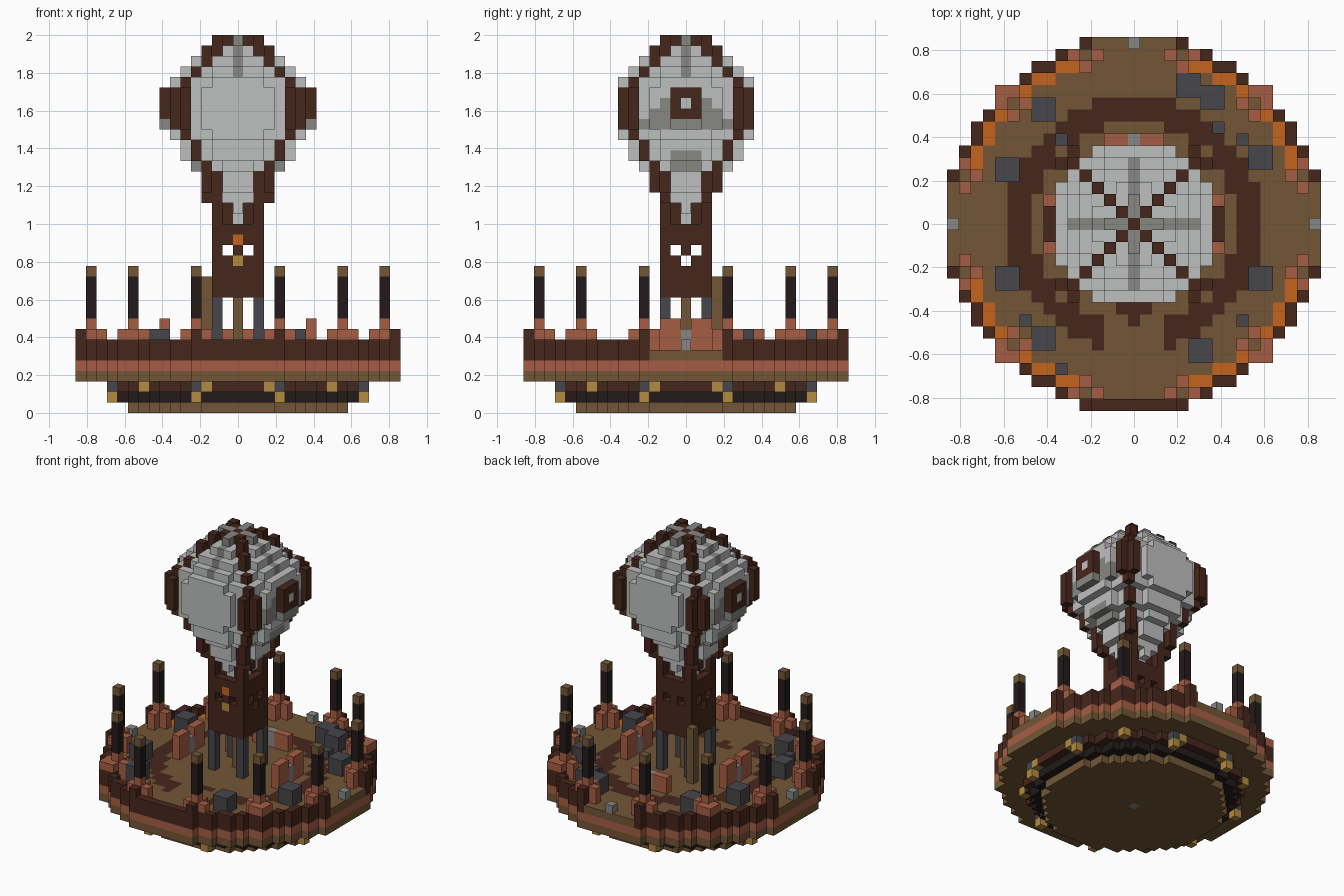
import bpy
import bmesh
from mathutils import Vector

if "Cube" in bpy.data.objects:
    bpy.data.objects.remove(bpy.data.objects["Cube"], do_unlink=True)

S = 1 / 18          # edge of one block
RIM2 = 242          # squared radius of the platform in blocks

COLOURS = {
    "brown wood": (114, 87, 57), "dark wood": (72, 43, 33), "terracotta": (165, 94, 70),
    "light cloth": (188, 190, 189), "grey cloth": (134, 135, 131), "slate": (72, 72, 77),
    "ember orange": (194, 100, 34), "brass": (178, 138, 67), "charcoal": (40, 32, 32),
}
NAMES = list(COLOURS)
BROWN, DARK, TERRA, LIGHT, GREY, SLATE, ORANGE, BRASS, BLACK = range(len(NAMES))


def make_material(name, rgb):
    lin = [(c / 255) ** 2.2 for c in rgb] + [1]
    m = bpy.data.materials.new(name)
    m.use_nodes = True
    m.diffuse_color = lin
    bsdf = m.node_tree.nodes["Principled BSDF"]
    bsdf.inputs["Base Color"].default_value = lin
    bsdf.inputs["Roughness"].default_value = 0.9
    return m


MATS = [make_material(n, c) for n, c in COLOURS.items()]
blocks = {}


def put(part, x, y, z, colour):
    blocks[x, y, z] = (part, colour)


def box(part, xs, ys, zs, colour):
    for x in xs:
        for y in ys:
            for z in zs:
                put(part, x, y, z, colour)


def disc(r2):
    n = int(r2 ** 0.5)
    return [(x, y) for x in range(-n, n + 1) for y in range(-n, n + 1) if x * x + y * y <= r2]


def mirrored(x, y):
    """All positions of a point under quarter turns and mirroring."""
    return {(a * sx, b * sy) for a, b in ((x, y), (y, x)) for sx in (1, -1) for sy in (1, -1)}


def near(x, y):
    return [(x + 1, y), (x - 1, y), (x, y + 1), (x, y - 1)]


# Stepped hull
for z, r2, colour in ((0, 110, BROWN), (1, 132, BLACK), (2, 150, DARK), (3, RIM2, BROWN), (4, RIM2, TERRA)):
    for x, y in disc(r2):
        put("hull", x, y, z, colour)
put("hull", 0, 0, 0, GREY)

# Lanterns below the platform
for x, y in mirrored(12, 4):
    put("lanterns", x, y, 1, BRASS)
    put("lanterns", x, y, 2, SLATE)
for x, y in mirrored(9, 9) | mirrored(12, 3):
    put("lanterns", x, y, 2, BRASS)

# Deck with a dark walkway, glowing channels and an outer wall open on three sides
cells = set(disc(RIM2))
rim = {c for c in cells if any(n not in cells for n in near(*c))}
for x, y in cells:
    r2 = x * x + y * y
    gap = (abs(y) <= 3 and abs(x) > 13) or (abs(x) <= 3 and y > 13)
    walkway = 72 < r2 <= 112 and not (y < 0 and abs(x) <= 2)
    put("deck", x, y, 5, DARK if walkway else BROWN)
    if (x, y) in rim:
        if not gap:
            box("wall", [x], [y], (5, 6), DARK)
    elif min(abs(x), abs(y)) >= 5 and any(n in rim for n in near(x, y)):
        put("ember_channel", x, y, 5, ORANGE)
for x, y in ((0, -8), (0, -7), (1, -7), (-1, -7)):
    put("deck", x, y, 5, DARK)
for x, y in ((15, 0), (-15, 0), (0, 15)):
    put("step_blocks", x, y, 6, GREY)

# Twelve posts with clay footings
for x, y in mirrored(14, 4) | mirrored(10, 10):
    for a, b in near(x, y):
        outer = max(abs(a), abs(b)) == 15
        put("post_footings", a, b, 7, DARK if outer else TERRA)
        if (a, b, 6) not in blocks:
            put("post_footings", a, b, 6, TERRA)
    box("post_footings", [x], [y], (6, 7, 8), TERRA)
    box("posts", [x], [y], range(9, 13), BLACK)
    put("posts", x, y, 13, BROWN)
for x, y in mirrored(11, 11):
    put("post_footings", x, y, 7, TERRA)

# Slate crates, given by their lower corner
for x, y in ((-8, 9), (4, 11), (6, 10), (-11, 4), (10, 5), (-11, -5), (10, -5), (-8, -10), (5, -11)):
    box("crates", (x, x + 1), (y, y + 1), (6, 7), SLATE)
for x, y in ((-6, 7), (7, 8), (9, 7), (-9, -8), (-6, -12), (9, -8)):
    put("crates", x, y, 6, SLATE)

# Clay gates around the centre
for side in (-2, -1, 1, 2):
    for x in (-7, 7):
        box("gates", [x], [side], (6, 7, 8), TERRA)
    box("gates", [side], [7], (6, 7), TERRA)
for x, y in ((7, 0), (-7, 0), (0, 7)):
    box("gates", [x], [y], (6, 7), GREY)

# Tower legs and central mast
for x, y in mirrored(2, 2):
    box("tower_legs", [x], [y], range(6, 11), SLATE)
box("mast", [0], [0], range(6, 11), BROWN)
box("side_pillar", [-3], [3], range(6, 13), BROWN)

# Hollow tower with window openings
for z in range(11, 21):
    for x in range(-2, 3):
        for y in range(-2, 3):
            shell = max(abs(x), abs(y)) == 2
            corner = abs(x) == abs(y) == 2
            window = z == 15 and (abs(x) == 1 or abs(y) == 1)
            slot = z == 14 and y == 0
            if (shell or z == 11) and not window and not slot and (z < 18 or corner):
                put("tower", x, y, z, DARK)
put("tower_lamp", 0, -2, 16, ORANGE)
put("tower_lamp", 0, -2, 14, BRASS)

# Balloon: radius of each layer, with ribs along the diagonals
RADII = [1, 2, 2.3, 3.3, 3.4, 4.4, 5.4, 5.6, 6.7, 7.2, 7.2, 7.2, 7.2, 6.7, 5.6, 4.5, 3.4, 2]
for z, r in enumerate(RADII, 18):
    for x, y in disc(r * r):
        if abs(y) > 6:
            continue
        panel = abs(x) > 4 and 27 <= z <= 29 and abs(y) <= 31 - z
        band = z in (23, 24) and abs(x) > 3 and abs(y) <= 1
        seam = z >= 32 and x * y == 0
        put("balloon", x, y, z, GREY if panel or band or seam else LIGHT)
    for k in range(1, 7):
        if r - 0.7 < k * 2 ** 0.5 <= r + 1:
            for x, y in mirrored(k, k):
                put("balloon_ribs", x, y, z, DARK)
    if r > 7:
        for x, y in mirrored(5, 6):
            put("balloon_ribs", x, y, z, DARK)
put("balloon_ribs", 0, 0, 35, DARK)
for x in (-3, 3):
    box("balloon_ribs", [x], (-2, 2), [20], DARK)

# Round hatch on each side of the balloon
for x in (-7, 7):
    box("side_hatches", [x], (-1, 0, 1), (28, 29, 30), DARK)
    put("side_hatches", x, 0, 29, LIGHT)

# Turn the blocks into one mesh for each part, keeping only exposed faces
AXES = [Vector(a) * s for a in ((1, 0, 0), (0, 1, 0), (0, 0, 1)) for s in (1, -1)]
for part in dict.fromkeys(p for p, _ in blocks.values()):
    bm = bmesh.new()
    corners = {}

    def vert(p):
        key = tuple(round(c * 2) for c in p)
        if key not in corners:
            corners[key] = bm.verts.new(p * S)
        return corners[key]

    for (x, y, z), (owner, colour) in blocks.items():
        if owner != part:
            continue
        for n in AXES:
            if (x + int(n.x), y + int(n.y), z + int(n.z)) in blocks:
                continue
            u = n.yzx / 2
            v = n.cross(u)
            c = Vector((x, y, z + 0.5)) + n / 2
            f = bm.faces.new([vert(c + d) for d in (-u - v, u - v, u + v, v - u)])
            f.material_index = colour
    mesh = bpy.data.meshes.new(part)
    bm.to_mesh(mesh)
    bm.free()
    for m in MATS:
        mesh.materials.append(m)
    bpy.context.collection.objects.link(bpy.data.objects.new(part, mesh))
